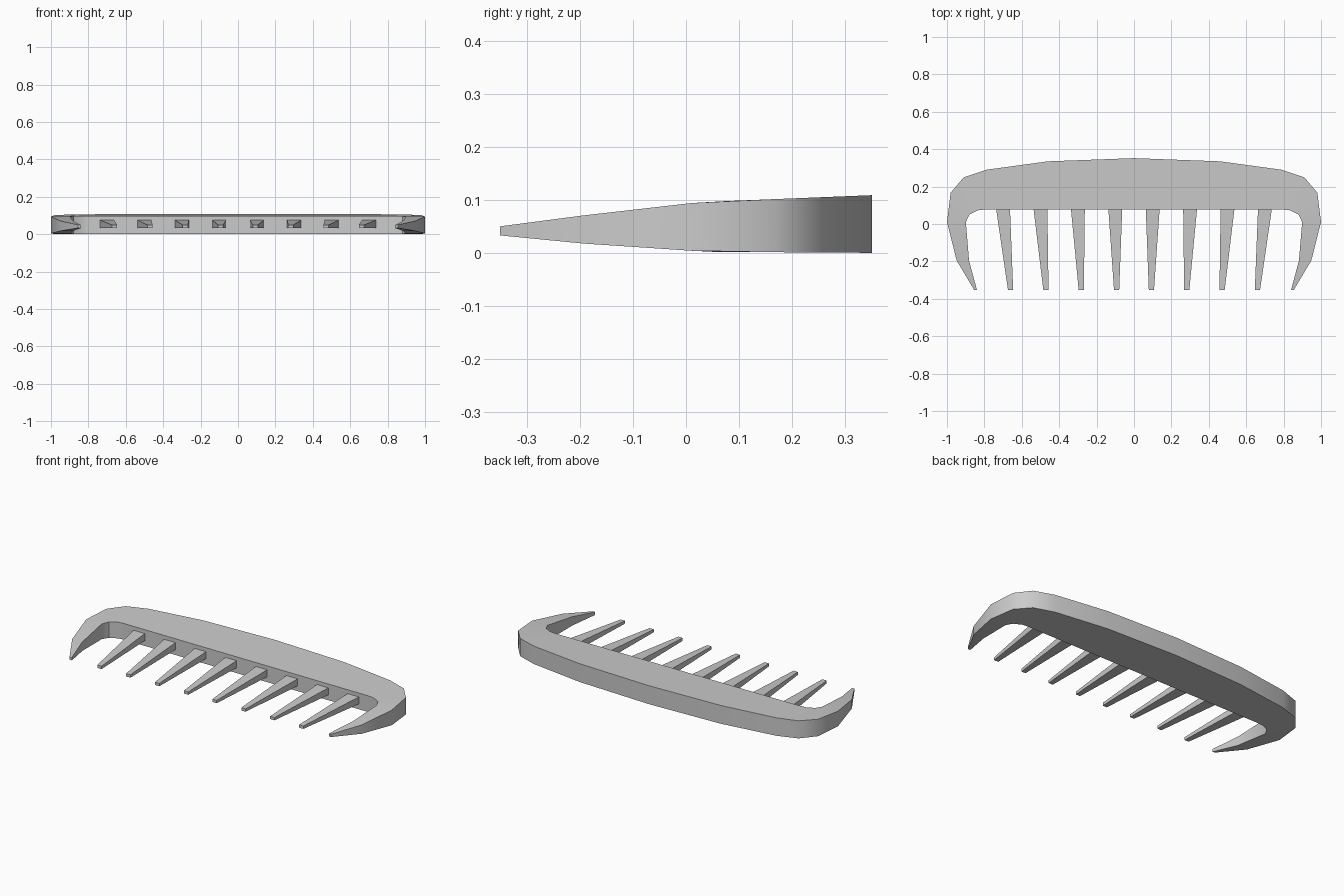
import bpy, bmesh, math

cube = bpy.data.objects.get("Cube")
if cube:
    bpy.data.objects.remove(cube, do_unlink=True)

grey = bpy.data.materials.new("plain_grey")
grey.use_nodes = True
colour = (0.6, 0.6, 0.6, 1)
grey.diffuse_color = colour
grey.node_tree.nodes["Principled BSDF"].inputs["Base Color"].default_value = colour


def finish(name, bm, smooth):
    bmesh.ops.recalc_face_normals(bm, faces=bm.faces[:])
    mesh = bpy.data.meshes.new(name)
    bm.to_mesh(mesh)
    bm.free()
    mesh.materials.append(grey)
    obj = bpy.data.objects.new(name, mesh)
    bpy.context.collection.objects.link(obj)
    if smooth:
        bpy.ops.object.select_all(action="DESELECT")
        obj.select_set(True)
        bpy.context.view_layer.objects.active = obj
        bpy.ops.object.shade_smooth_by_angle(angle=math.radians(35))
    return obj


def loft(name, sections, smooth=False):
    """Skin four-cornered sections and cap both ends."""
    bm = bmesh.new()
    rings = [[bm.verts.new(p) for p in s] for s in sections]
    for a, b in zip(rings, rings[1:]):
        for i in range(4):
            j = (i + 1) % 4
            bm.faces.new((a[i], a[j], b[j], b[i]))
    bm.faces.new(rings[0])
    bm.faces.new(rings[-1])
    return finish(name, bm, smooth)


def interpolate(table, y):
    for (y0, v0), (y1, v1) in zip(table, table[1:]):
        if y <= y1:
            return v0 + (v1 - v0) * (y - y0) / (y1 - y0)
    return table[-1][1]


# Thickness of the frame along its depth
upper = [(-0.352, 0.05), (-0.2, 0.07), (0.01, 0.094), (0.08, 0.098), (0.352, 0.109)]
lower = [(-0.352, 0.033), (-0.2, 0.018), (0.01, 0.004), (0.05, 0.002), (0.352, 0)]

# Paired outer and inner outline points, from the centre to the end tip
outer = [(0, 0.352), (0.46, 0.335), (0.79, 0.29), (0.91, 0.25), (0.98, 0.168),
         (1, 0.01), (0.948, -0.195), (0.855, -0.352)]
inner = [(0, 0.077), (0.46, 0.077), (0.80, 0.077), (0.836, 0.073), (0.88, 0.05),
         (0.899, 0.01), (0.882, -0.195), (0.84, -0.352)]


def frame_section(o, i, side):
    return [(side * x, y, interpolate(t, y))
            for (x, y), t in ((o, upper), (i, upper), (i, lower), (o, lower))]


# Curved back with the two hooked end teeth
pairs = list(zip(outer, inner))
sections = [frame_section(o, i, -1) for o, i in reversed(pairs)]
sections += [frame_section(o, i, 1) for o, i in pairs[1:]]
loft("comb_frame", sections, True)


def tooth_section(x, half, y, low, high):
    return [(x - half, y, low), (x + half, y, low),
            (x + half, y, high), (x - half, y, high)]


# Tapered inner teeth leaning slightly towards the centre
for side, label in ((1, "left"), (-1, "right")):
    for n in range(4):
        base, tip = 0.1 + 0.2 * n, 0.093 + 0.189 * n
        loft(f"{label}_tooth_{n + 1}", [
            tooth_section(side * base, 0.037, 0.08, 0.033, 0.075),
            tooth_section(side * tip, 0.014, -0.352, 0.033, 0.05)])
